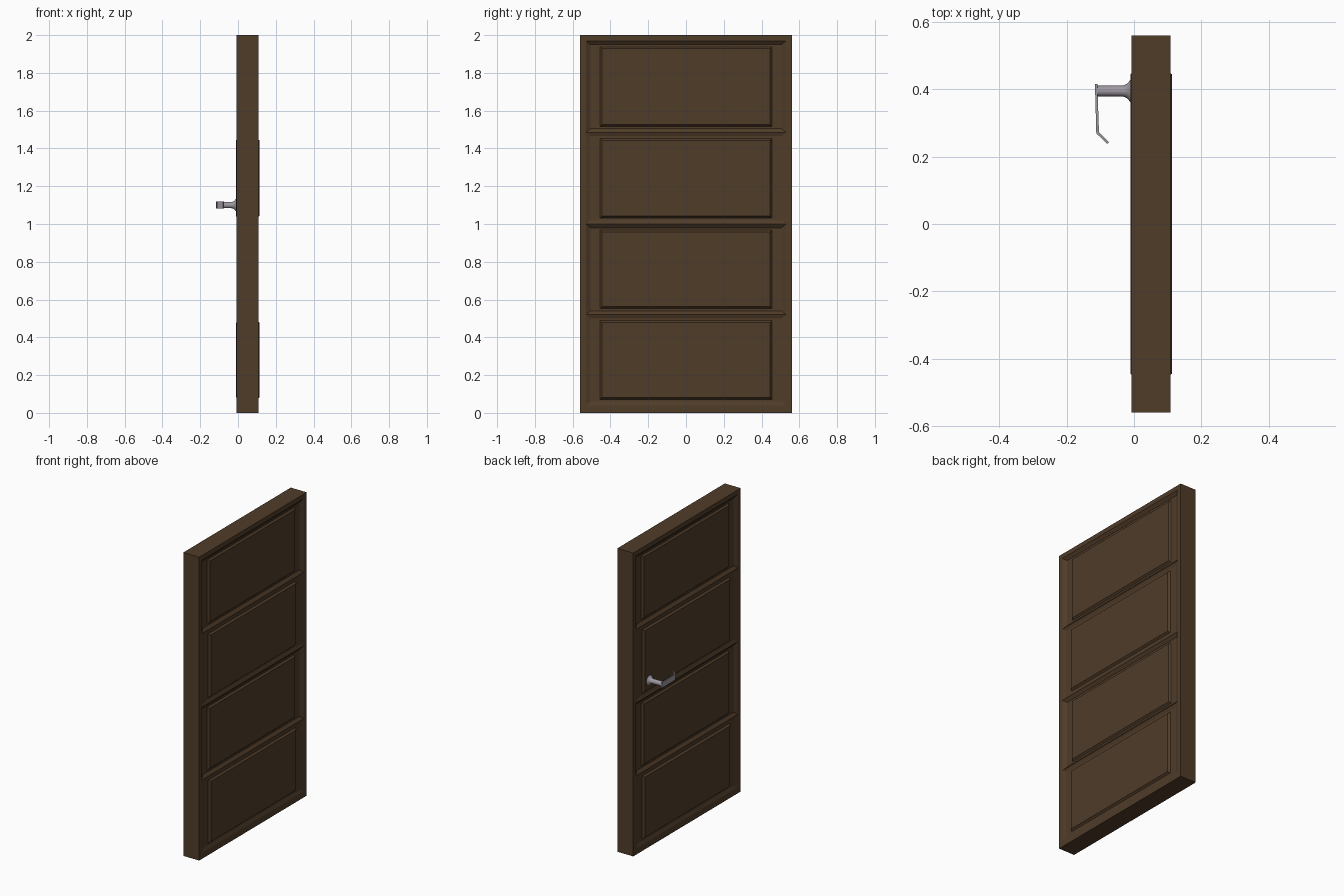
import bpy, bmesh, math
from mathutils import Matrix, Vector

if "Cube" in bpy.data.objects:
    bpy.data.objects.remove(bpy.data.objects["Cube"])


def material(name, rgb):
    m = bpy.data.materials.new(name)
    m.diffuse_color = (*rgb, 1)
    m.use_nodes = True
    m.node_tree.nodes["Principled BSDF"].inputs["Base Color"].default_value = m.diffuse_color
    return m


def finish(name, bm, mat):
    bmesh.ops.remove_doubles(bm, verts=bm.verts, dist=1e-5)
    bmesh.ops.recalc_face_normals(bm, faces=bm.faces)
    me = bpy.data.meshes.new(name)
    bm.to_mesh(me)
    bm.free()
    ob = bpy.data.objects.new(name, me)
    bpy.context.collection.objects.link(ob)
    me.materials.append(mat)
    return ob


wood = material("dark_wood", (0.08, 0.045, 0.022))
metal = material("satin_metal", (0.34, 0.31, 0.35))

# Door slab: a grid on each face, with every middle cell a recessed raised panel
X0, X1 = -0.007, 0.109
YS = [-0.56, -0.53, 0.53, 0.56]
ZS = [0, 0.04, 0.52, 1.0, 1.485, 1.97, 2.0]
bm = bmesh.new()


def quad(*pts):
    bm.faces.new([bm.verts.new(p) for p in pts])


def rect(x, y0, y1, z0, z1):
    return [(x, y0, z0), (x, y1, z0), (x, y1, z1), (x, y0, z1)]


def panel(x, out, y0, y1, z0, z1, depth, top):
    # (inset in y, inset in z, offset outwards)
    steps = [(0, 0, 0), (0.025, 0.02, -depth), (0.075, 0.032, -depth),
             (0.086, 0.042, top)]
    rings = [rect(x + out * d, y0 + iy, y1 - iy, z0 + iz, z1 - iz)
             for iy, iz, d in steps]
    for a, b in zip(rings, rings[1:]):
        for i in range(4):
            j = (i + 1) % 4
            quad(a[i], a[j], b[j], b[i])
    quad(*rings[-1])


for x, out in ((X0, -1), (X1, 1)):
    for i in range(3):
        for k in range(6):
            cell = (YS[i], YS[i + 1], ZS[k], ZS[k + 1])
            if i == 1 and 1 <= k <= 4:
                proud = k % 2 == 1      # alternate panels stand proud
                panel(x, out, *cell, 0.008 if proud else 0.015,
                      0.004 if proud else -0.004)
            else:
                quad(*rect(x, *cell))
# Slab edges
for y in (YS[0], YS[-1]):
    for a, b in zip(ZS, ZS[1:]):
        quad((X0, y, a), (X1, y, a), (X1, y, b), (X0, y, b))
for z in (ZS[0], ZS[-1]):
    for a, b in zip(YS, YS[1:]):
        quad((X0, a, z), (X1, a, z), (X1, b, z), (X0, b, z))
finish("door_slab", bm, wood)

# Handle rose and shaft: lathed profile (x, radius) about the x axis
HY, HZ, N = 0.395, 1.1, 32
profile = [(-0.005, 0.0), (-0.005, 0.034), (-0.011, 0.033), (-0.015, 0.028),
           (-0.020, 0.022), (-0.027, 0.018), (-0.036, 0.016),
           (-0.110, 0.016), (-0.110, 0.0)]
bm = bmesh.new()
vs = [bm.verts.new((x, HY, HZ + r)) for x, r in profile]
es = [bm.edges.new(p) for p in zip(vs, vs[1:])]
bmesh.ops.spin(bm, geom=vs + es, cent=(0, HY, HZ), axis=(1, 0, 0),
               angle=2 * math.pi, steps=N)
shaft = finish("handle_rose_and_shaft", bm, metal)
bpy.context.view_layer.objects.active = shaft
shaft.select_set(True)
bpy.ops.object.shade_smooth_by_angle(angle=math.radians(40))

# Lever: flat bent bar, outline in x/y extruded in z
outline = [(-0.116, 0.416), (-0.109, 0.416), (-0.104, 0.273), (-0.074, 0.243),
           (-0.079, 0.238), (-0.112, 0.269)]
bm = bmesh.new()
face = bm.faces.new([bm.verts.new((x, y, HZ - 0.018)) for x, y in outline])
ext = bmesh.ops.extrude_face_region(bm, geom=[face])
bmesh.ops.translate(bm, vec=(0, 0, 0.036),
                    verts=[g for g in ext["geom"] if isinstance(g, bmesh.types.BMVert)])
finish("handle_lever", bm, metal)
